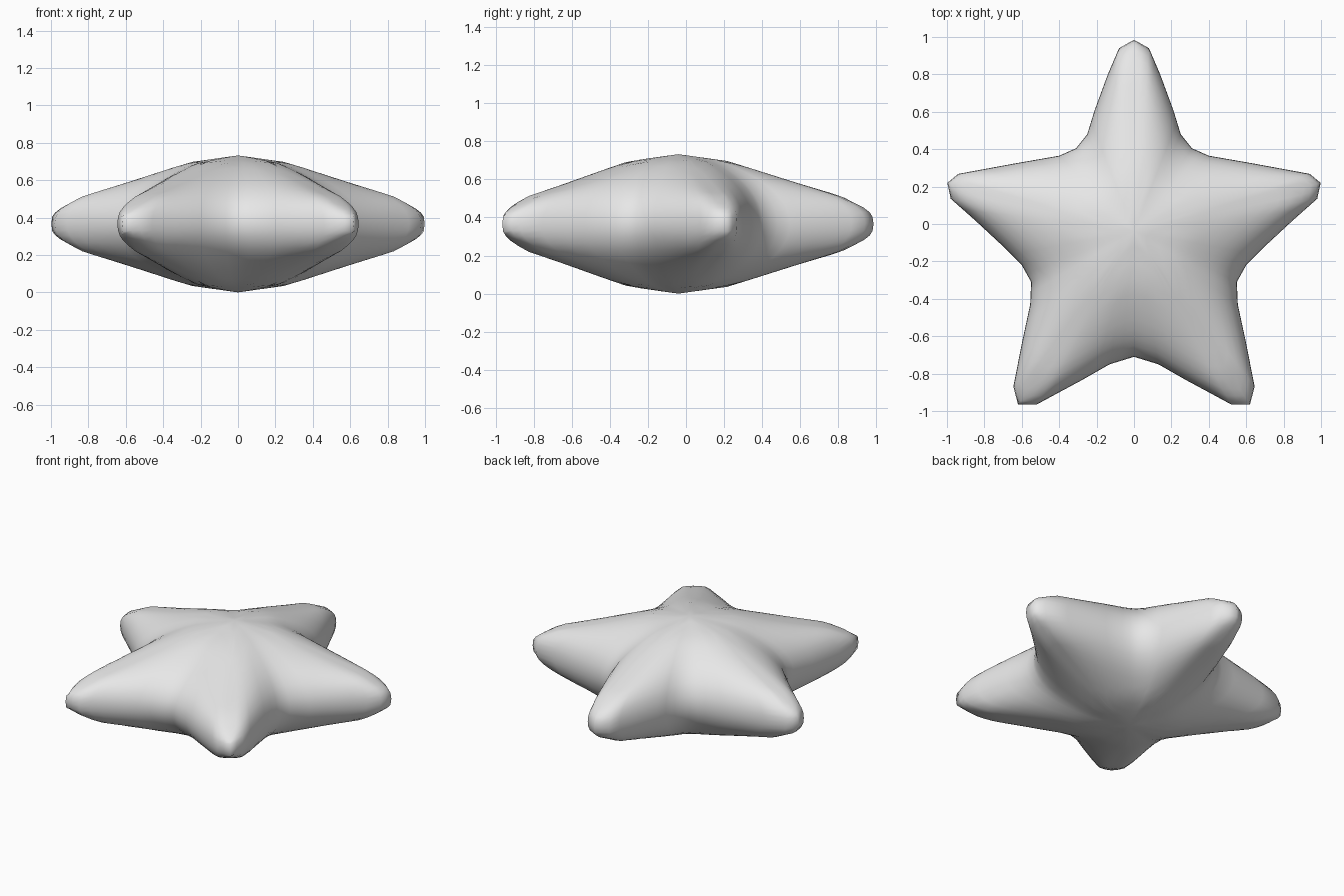
import bpy
import bmesh
import math
from mathutils import Vector

default_cube = bpy.data.objects.get("Cube")
if default_cube:
    bpy.data.objects.remove(default_cube, do_unlink=True)

CENTRE = Vector((0, -0.04))
MID_HEIGHT = 0.366

# Right half of the star outline, from the back tip round to the front notch
half_outline = [
    (0, .985), (.08, .94), (.14, .8), (.21, .61), (.25, .48), (.31, .405),
    (.4, .365), (.63, .325), (.94, .268), (.998, .22), (.98, .135),
    (.85, .02), (.71, -.11), (.6, -.22), (.55, -.31), (.555, -.43),
    (.6, -.64), (.645, -.87), (.62, -.965), (.52, -.965), (.4, -.9),
    (.27, -.83), (.13, -.75), (0, -.71),
]

# Half thickness along the spine of an arm: (fraction of arm length, height)
spine = [(0, .366), (.25, .33), (.6, .215), (.82, .147), (.95, .08), (1, .04)]


def spine_height(t):
    for (t0, h0), (t1, h1) in zip(spine, spine[1:]):
        if t <= t1:
            return h0 + (h1 - h0) * (t - t0) / (t1 - t0)
    return spine[-1][1]


def full_outline():
    """Mirror the half outline and split each segment in two."""
    right = [Vector(p) for p in half_outline]
    left = [Vector((-p.x, p.y)) for p in reversed(right[1:-1])]
    corners = right + left
    points = []
    for a, b in zip(corners, corners[1:] + corners[:1]):
        points += [a, (a + b) / 2]
    return points


def surface_point(edge, s, side):
    """Point at fraction s from the centre to the edge; arms are round in section."""
    ray = edge - CENTRE
    # The two front arms are a little longer
    arm_length = 1.04 + .08 * max(0, -ray.normalized().y)
    t = min(ray.length * s / arm_length, .99)
    across = min(max((s - t) / (1 - t), 0), 1)
    z = 0
    if s < 1:
        z = spine_height(t) * math.sqrt(1 - across ** 2)
    flat = CENTRE + ray * s
    return (flat.x, flat.y, MID_HEIGHT + side * z)


# Star body: rings from the top pole, over the rim, to the bottom pole
steps = [.12, .25, .38, .5, .6, .7, .78, .85, .91, .95, .98, .995]
rings = [(s, 1) for s in steps] + [(1, 0)] + [(s, -1) for s in reversed(steps)]
outline = full_outline()
count = len(outline)

bm = bmesh.new()
loops = [[bm.verts.new(surface_point(p, s, side)) for p in outline]
         for s, side in rings]
for upper, lower in zip(loops, loops[1:]):
    for i in range(count):
        j = (i + 1) % count
        bm.faces.new((upper[i], upper[j], lower[j], lower[i]))
for loop, side in ((loops[0], 1), (loops[-1], -1)):
    pole = bm.verts.new((CENTRE.x, CENTRE.y, MID_HEIGHT + side * spine[0][1]))
    for i in range(count):
        bm.faces.new((pole, loop[i], loop[(i + 1) % count]))
bmesh.ops.recalc_face_normals(bm, faces=bm.faces)

mesh = bpy.data.meshes.new("star_body")
bm.to_mesh(mesh)
bm.free()
mesh.shade_smooth()
star = bpy.data.objects.new("star_body", mesh)
bpy.context.collection.objects.link(star)

# Plain light grey
grey = bpy.data.materials.new("light_grey")
grey.use_nodes = True
colour = (.8, .8, .8, 1)
grey.diffuse_color = colour
grey.node_tree.nodes["Principled BSDF"].inputs["Base Color"].default_value = colour
mesh.materials.append(grey)
